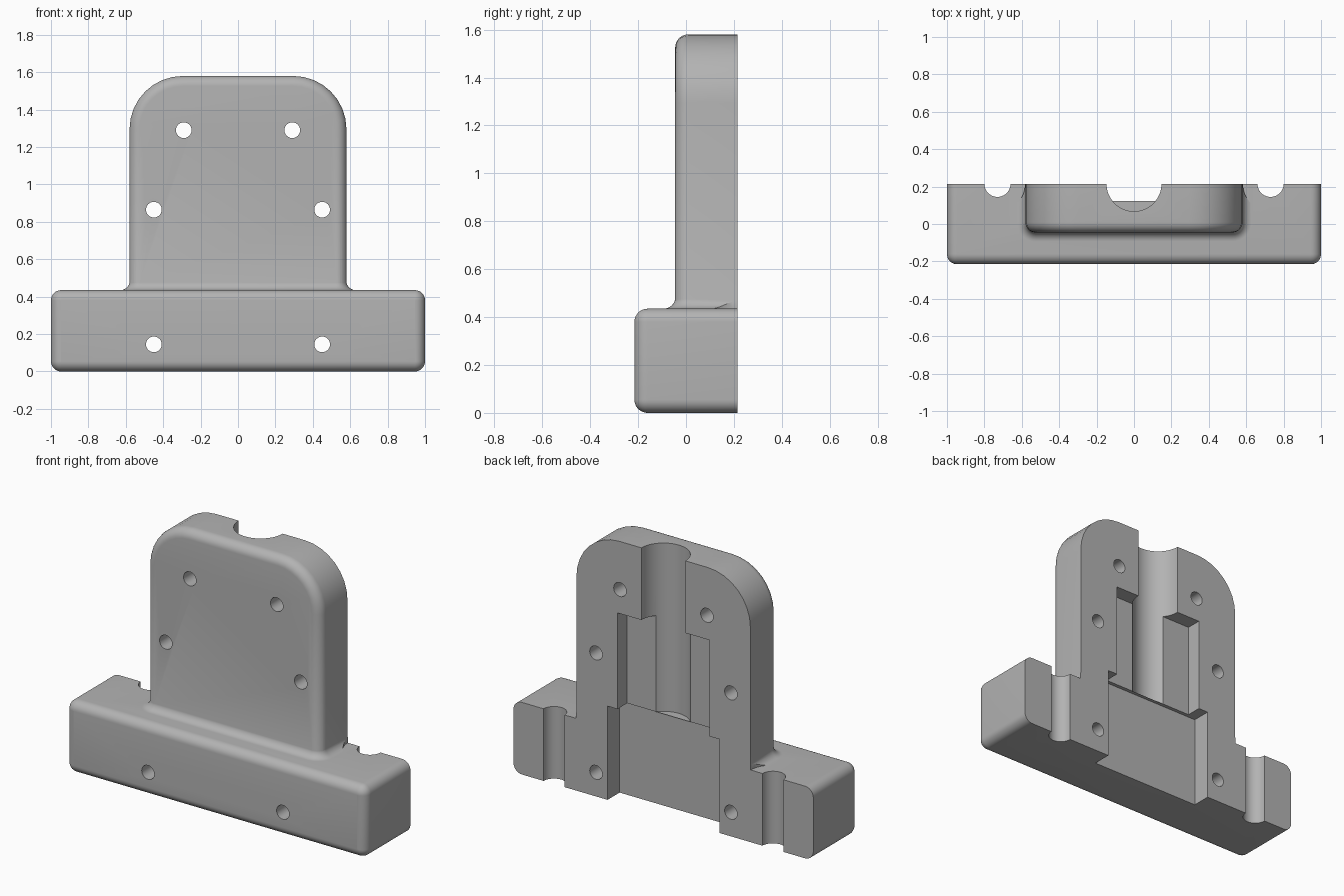
import bpy
import bmesh
from math import sin, cos, pi, radians
from mathutils import Matrix

old = bpy.data.objects.get("Cube")
if old:
    bpy.data.objects.remove(old, do_unlink=True)

BACK, OVER = 0.215, 0.4      # back plane, and overshoot trimmed off later
BASE_TOP, ROUND = 0.435, 0.055
STEPS = 8

grey = bpy.data.materials.new("light_grey")
grey.use_nodes = True
grey.diffuse_color = (0.45, 0.45, 0.45, 1)
grey.node_tree.nodes["Principled BSDF"].inputs["Base Color"].default_value = (0.45, 0.45, 0.45, 1)


def make_object(name, bm):
    bmesh.ops.recalc_face_normals(bm, faces=bm.faces)
    mesh = bpy.data.meshes.new(name)
    bm.to_mesh(mesh)
    bm.free()
    mesh.materials.append(grey)
    obj = bpy.data.objects.new(name, mesh)
    bpy.context.collection.objects.link(obj)
    return obj


def rounded_rect(half, low, high, r_low, r_high):
    """Outline symmetric about x = 0, with separate low and high corner radii."""
    points = []
    corners = ((1, low, r_low, -90), (1, high, r_high, 0),
               (-1, high, r_high, 90), (-1, low, r_low, 180))
    for side, edge, r, start in corners:
        cx = side * (half - r)
        cy = edge + r if edge == low else edge - r
        for i in range(STEPS + 1):
            a = radians(start + 90 * i / STEPS)
            points.append((cx + r * cos(a), cy + r * sin(a)))
    return points


def loft(name, rings):
    bm = bmesh.new()
    loops = [[bm.verts.new(p) for p in ring] for ring in rings]
    for a, b in zip(loops, loops[1:]):
        for i in range(len(a)):
            j = (i + 1) % len(a)
            bm.faces.new((a[i], a[j], b[j], b[i]))
    bm.faces.new(loops[0])
    bm.faces.new(loops[-1])
    return make_object(name, bm)


def slab(name, half, low, high, r_low, r_high, front):
    """Upright slab with a rounded front rim."""
    layers = []
    for i in range(STEPS + 1):
        a = pi / 2 * i / STEPS
        layers.append((front + ROUND * (1 - sin(a)), ROUND * (1 - cos(a)) * 0.98))
    layers = layers[::-1]
    layers.append((OVER, 0))
    rings = []
    for y, inset in layers:
        outline = rounded_rect(half - inset, low + inset, high - inset,
                               r_low - inset, r_high - inset)
        rings.append([(x, y, z) for x, z in outline])
    return loft(name, rings)


def box(name, x0, x1, y0, y1, z0, z1):
    bm = bmesh.new()
    bmesh.ops.create_cube(bm, size=1, matrix=Matrix.Translation(
        ((x0 + x1) / 2, (y0 + y1) / 2, (z0 + z1) / 2))
        @ Matrix.Diagonal((x1 - x0, y1 - y0, z1 - z0, 1)))
    return make_object(name, bm)


def cylinder(name, r, centre, length, along_y=False, sides=48):
    bm = bmesh.new()
    turn = Matrix.Rotation(pi / 2 if along_y else 0, 4, "X")
    bmesh.ops.create_cone(bm, cap_ends=True, segments=sides, radius1=r, radius2=r,
                          depth=length, matrix=Matrix.Translation(centre) @ turn)
    return make_object(name, bm)


def combine(target, tool, operation):
    mod = target.modifiers.new("join", "BOOLEAN")
    mod.operation, mod.solver, mod.object = operation, "EXACT", tool
    bpy.context.view_layer.objects.active = target
    bpy.ops.object.modifier_apply(modifier=mod.name)
    bpy.data.objects.remove(tool, do_unlink=True)


# Base block and upright plate
body = slab("bracket_half_shell", 1, 0, BASE_TOP, ROUND, ROUND, -BACK)
plate = slab("upright_plate", 0.58, 0.3, 1.58, 0.06, 0.285, -0.045)

# Concave fillet where the plate meets the base
rings = []
for i in range(STEPS + 1):
    a = pi / 2 * i / STEPS
    grow = 0.05 * (1 - sin(a)) - 0.001
    z = BASE_TOP + 0.05 * (1 - cos(a))
    outline = rounded_rect(0.58 + grow, -0.045 - grow, OVER - 0.02, ROUND + grow, 0.01)
    if i == 0:
        rings.append([(x, y, z - 0.05) for x, y in outline])
    rings.append([(x, y, z) for x, y in outline])
fillet = loft("fillet", rings)
combine(body, plate, "UNION")
combine(body, fillet, "UNION")

# Flat mating face at the back
cutters = [box("back_trim", -2, 2, BACK, 1, -1, 3)]

# Central bore, switch pocket and lower pocket
cutters += [
    cylinder("bore", 0.147, (0, BACK, 1.565), 2, sides=64),
    box("upper_pocket", -0.307, 0.307, 0.122, 0.5, 0.5, 1.145),
    box("lower_pocket", -0.373, 0.373, 0.1, 0.5, -0.2, 0.565),
]

# Mounting channels with clearance above, and bolt holes
for s in (-1, 1):
    cutters.append(cylinder("mount_channel", 0.07, (s * 0.73, BACK, 0.2), 1))
    cutters.append(cylinder("washer_clearance", 0.148, (s * 0.73, BACK, BASE_TOP + 0.1005), 0.2))
    for x, z in ((0.29, 1.29), (0.45, 0.865), (0.45, 0.145)):
        cutters.append(cylinder("bolt_hole", 0.042, (s * x, 0, z), 2, True, 32))
for cutter in cutters:
    combine(body, cutter, "DIFFERENCE")

# Smooth curved areas, keep edges sharp
bpy.ops.object.select_all(action="DESELECT")
body.select_set(True)
bpy.context.view_layer.objects.active = body
bpy.ops.object.shade_smooth_by_angle(angle=radians(30))
